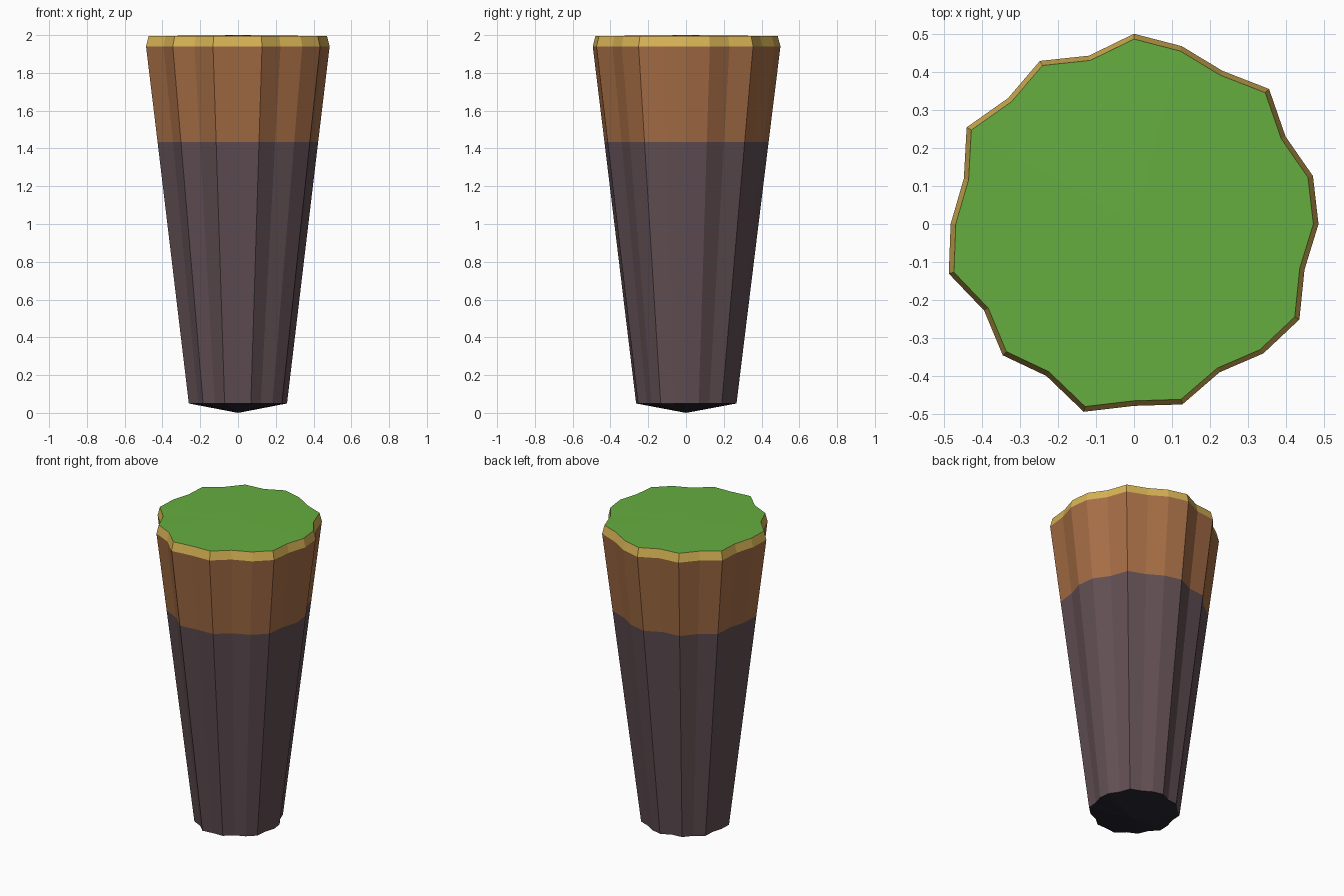
import bpy, math

if "Cube" in bpy.data.objects:
    bpy.data.objects.remove(bpy.data.objects["Cube"])

# Irregular outline: one radius every 15 degrees, at the widest level
RADII = [.485, .487, .46, .502, .465, .484, .50, .458, .495, .468, .508, .463,
         .482, .504, .455, .488, .461, .511, .478, .491, .45, .481, .502, .464]
N = len(RADII)


def material(name, rgb):
    m = bpy.data.materials.new(name)
    m.diffuse_color = (*rgb, 1)
    m.use_nodes = True
    m.node_tree.nodes["Principled BSDF"].inputs["Base Color"].default_value = m.diffuse_color
    return m


def ring(scale, z):
    return [(r * scale * math.cos(math.tau * i / N),
             r * scale * math.sin(math.tau * i / N), z) for i, r in enumerate(RADII)]


def add_part(name, verts, faces, mat):
    mesh = bpy.data.meshes.new(name)
    mesh.from_pydata(verts, [], faces)
    mesh.materials.append(mat)
    bpy.context.collection.objects.link(bpy.data.objects.new(name, mesh))


def band(name, low, high, mat):
    faces = [(i, (i + 1) % N, N + (i + 1) % N, N + i) for i in range(N)]
    add_part(name, ring(*low) + ring(*high), faces, mat)


def cap(name, level, apex_z, mat):
    up = apex_z > level[1]
    faces = [(i, (i + 1) % N, N) if up else ((i + 1) % N, i, N) for i in range(N)]
    add_part(name, ring(*level) + [(0, 0, apex_z)], faces, mat)


# Levels as (outline scale, height)
BASE, SOIL, EDGE, TOP = (.535, .05), (.875, 1.435), (1, 1.94), (.972, 1.995)

# Stone column, soil layer and sandy edge
band("rock_column", BASE, SOIL, material("rock", (.12, .078, .088)))
band("soil_layer", SOIL, EDGE, material("soil", (.38, .155, .06)))
band("sandy_edge", EDGE, TOP, material("sand", (.68, .45, .09)))

# Slightly domed grass and pointed dark underside
cap("grass_top", TOP, 2.0, material("grass", (.13, .42, .05)))
cap("underside", BASE, 0.0, material("dark_rock", (.02, .018, .028)))
